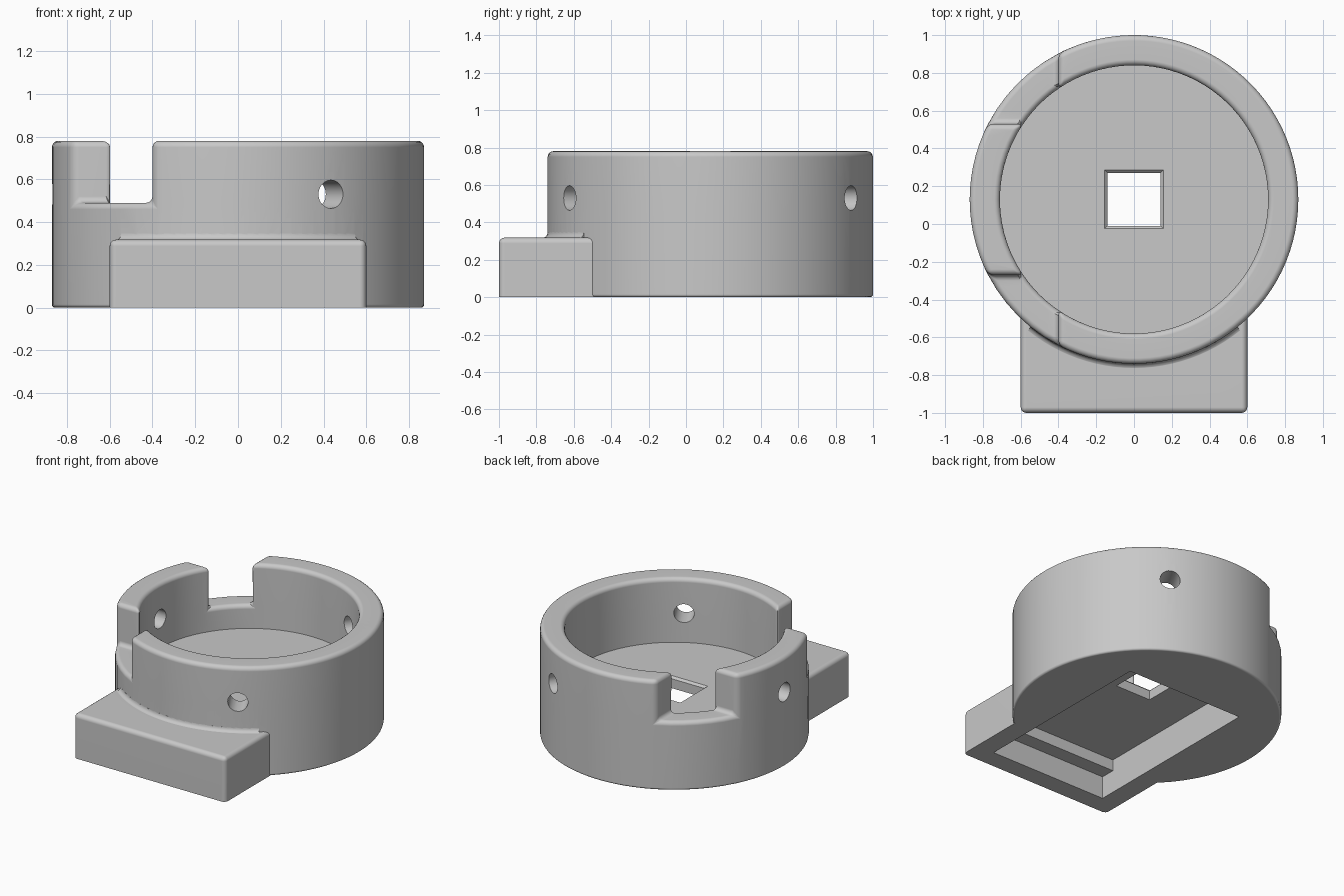
import bpy, bmesh
from math import radians, degrees, sin, cos, acos, asin, pi
from mathutils import Vector, Matrix

if "Cube" in bpy.data.objects:
    bpy.data.objects.remove(bpy.data.objects["Cube"])

CY = 0.13                      # ring axis in y
R_OUT, R_IN = 0.87, 0.71
FLOOR, LOW, TOP = 0.322, 0.49, 0.78
NOTCH = 0.40                   # notch planes, measured from the axis
ROUND = 0.03

grey = bpy.data.materials.new("light grey plastic")
grey.use_nodes = True
grey.diffuse_color = (0.58, 0.58, 0.58, 1)
grey.node_tree.nodes["Principled BSDF"].inputs["Base Color"].default_value = (0.58, 0.58, 0.58, 1)


def finish(bm, name):
    bmesh.ops.recalc_face_normals(bm, faces=bm.faces)
    mesh = bpy.data.meshes.new(name)
    bm.to_mesh(mesh)
    bm.free()
    mesh.materials.append(grey)
    obj = bpy.data.objects.new(name, mesh)
    bpy.context.collection.objects.link(obj)
    return obj


def round_edges(bm, edges, size):
    bmesh.ops.bevel(bm, geom=edges, offset=size, offset_type='OFFSET', segments=4,
                    profile=0.5, affect='EDGES', clamp_overlap=False)


def loft(name, rings):
    """Join equal rings of points with quads and cap both ends."""
    bm = bmesh.new()
    rows = [[bm.verts.new(p) for p in ring] for ring in rings]
    n = len(rows[0])
    for a, b in zip(rows, rows[1:]):
        for i in range(n):
            j = (i + 1) % n
            bm.faces.new((a[i], a[j], b[j], b[i]))
    bm.faces.new(rows[0])
    bm.faces.new(rows[-1])
    return finish(bm, name)


def polar(angle, radius, z):
    return Vector((radius * cos(angle), CY + radius * sin(angle), z))


def combine(target, tool, operation):
    mod = target.modifiers.new("combine", 'BOOLEAN')
    mod.operation = operation
    mod.solver = 'EXACT'
    mod.object = tool
    bpy.context.view_layer.objects.active = target
    bpy.ops.object.modifier_apply(modifier=mod.name)
    bpy.data.objects.remove(tool)


# Cup: columns around the axis, tall or low, with slanted ends at the notches
def notch_angles(radius):
    a, b = acos(-NOTCH / radius), pi - asin(NOTCH / radius)
    return [-a, a, b, 2 * pi - b, 2 * pi - a]


outer_cuts, inner_cuts = notch_angles(R_OUT), notch_angles(R_IN)
columns = []
for k, (count, tall) in enumerate([(64, True), (6, False), (14, True), (6, False)]):
    for i in range(count):
        t = i / count
        columns.append((outer_cuts[k] * (1 - t) + outer_cuts[k + 1] * t,
                        inner_cuts[k] * (1 - t) + inner_cuts[k + 1] * t, tall))

bm = bmesh.new()
outer = [[bm.verts.new(polar(o, R_OUT, z)) for z in (0, LOW, TOP)] for o, _, _ in columns]
inner = [[bm.verts.new(polar(a, R_IN, z)) for z in (FLOOR, LOW, TOP)] for _, a, _ in columns]
for i, (_, _, tall) in enumerate(columns):
    j = (i + 1) % len(columns)
    top = 2 if tall else 1
    for k in range(top):
        bm.faces.new((outer[i][k], outer[j][k], outer[j][k + 1], outer[i][k + 1]))
        bm.faces.new((inner[i][k], inner[i][k + 1], inner[j][k + 1], inner[j][k]))
    bm.faces.new((outer[i][top], outer[j][top], inner[j][top], inner[i][top]))
    if tall != columns[i - 1][2]:
        bm.faces.new((outer[i][1], outer[i][2], inner[i][2], inner[i][1]))
bm.faces.new([o[0] for o in outer])
bm.faces.new([a[0] for a in inner])
bmesh.ops.delete(bm, geom=[v for v in bm.verts if not v.link_faces], context='VERTS')
bmesh.ops.recalc_face_normals(bm, faces=bm.faces)
sharp = [e for e in bm.edges if e.calc_face_angle(0) > radians(40)
         and min(v.co.z for v in e.verts) > FLOOR + 0.05]
round_edges(bm, sharp, ROUND)
round_edges(bm, [e for e in bm.edges if all(v.co.z < 0.001 for v in e.verts)], 0.015)
housing = finish(bm, "housing")

# Front block, rounded except underneath
bm = bmesh.new()
bmesh.ops.create_cube(bm, size=1)
for v in bm.verts:
    v.co = (v.co.x * 1.2, -0.7 + v.co.y * 0.6, (v.co.z + 0.5) * 0.318)
round_edges(bm, [e for e in bm.edges if any(v.co.z > 0.1 for v in e.verts)], ROUND)
combine(housing, finish(bm, "front_block"), 'UNION')

# Fillet where the block meets the cup
profile = [(R_OUT - 0.02, 0.3), (R_OUT + ROUND, 0.3)]
for i in range(6):
    t = i / 5 * pi / 2
    profile.append((R_OUT + ROUND * (1 - sin(t)), 0.317 + ROUND * (1 - cos(t))))
profile.append((R_OUT - 0.02, 0.317 + ROUND))
arc = [radians(-90 - 39 + 78 * i / 24) for i in range(25)]
combine(housing, loft("block_fillet", [[polar(a, r, z) for r, z in profile] for a in arc]), 'UNION')

# Stepped pocket underneath
step = [(-0.865, -0.1), (0.51, -0.1), (0.51, 0.24), (-0.76, 0.24), (-0.76, 0.16), (-0.865, 0.16)]
combine(housing, loft("pocket_cutter", [[(x, y, z) for y, z in step] for x in (-0.46, 0.46)]),
        'DIFFERENCE')

# Square floor opening with a softened upper edge
rings = []
for half, z in ((0.14, 0.1), (0.14, 0.307), (0.17, 0.337)):
    rings.append([(sx * half, CY + sy * half, z) for sx, sy in ((-1, -1), (1, -1), (1, 1), (-1, 1))])
combine(housing, loft("opening_cutter", rings), 'DIFFERENCE')

# Three radial screw holes
for angle in (-60, 60, 180):
    a = radians(angle)
    bm = bmesh.new()
    place = Matrix.Translation(polar(a, 0.8, 0.53)) @ Matrix.Rotation(a, 4, 'Z') @ Matrix.Rotation(pi / 2, 4, 'Y')
    bmesh.ops.create_cone(bm, cap_ends=True, segments=32, radius1=0.066, radius2=0.066,
                          depth=0.5, matrix=place)
    combine(housing, finish(bm, "hole_cutter"), 'DIFFERENCE')

# Smooth shading with crisp edges
bpy.ops.object.select_all(action='DESELECT')
housing.select_set(True)
bpy.context.view_layer.objects.active = housing
bpy.ops.object.shade_smooth_by_angle(angle=radians(35))
weighted = housing.modifiers.new("even_normals", 'WEIGHTED_NORMAL')
weighted.keep_sharp = True
